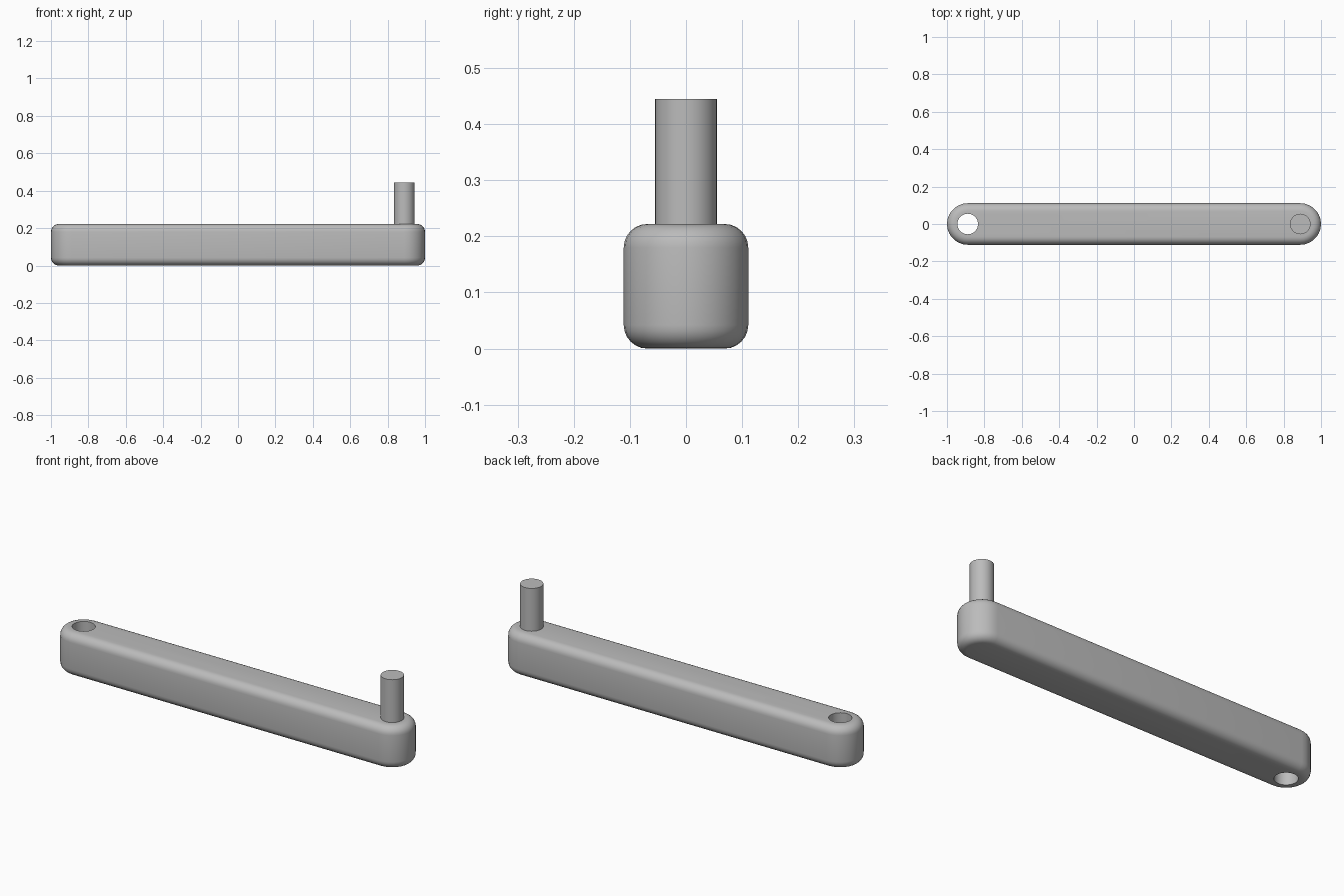
import bpy, bmesh
from math import sin, cos, pi, radians

if "Cube" in bpy.data.objects:
    bpy.data.objects.remove(bpy.data.objects["Cube"])

R = 0.111          # half width of the arm
H = 0.222          # arm thickness
FILLET = 0.042     # edge rounding
END = 1.0 - R      # centre of each rounded end
BORE = 0.055       # pin and hole radius
PIN_TOP = 0.445

grey = bpy.data.materials.new("grey metal")
grey.use_nodes = True
grey.diffuse_color = (0.5, 0.5, 0.5, 1)
grey.node_tree.nodes["Principled BSDF"].inputs["Base Color"].default_value = (0.5, 0.5, 0.5, 1)


def ring(bm, points, z):
    return [bm.verts.new((x, y, z)) for x, y in points]


def circle(cx, r, n=32):
    return [(cx + r * cos(2 * pi * i / n), r * sin(2 * pi * i / n)) for i in range(n)]


def stadium(r, n=14):
    pts = []
    for cx, start in ((END, -pi / 2), (-END, pi / 2)):
        for i in range(n + 1):
            a = start + pi * i / n
            pts.append((cx + r * cos(a), r * sin(a)))
    return pts


def bridge(bm, low, high):
    n = len(low)
    for i in range(n):
        j = (i + 1) % n
        bm.faces.new((low[i], low[j], high[j], high[i]))


def loop_edges(bm, verts):
    return [bm.edges.get((v, verts[i - 1])) for i, v in enumerate(verts)]


def finish(bm, name):
    bmesh.ops.recalc_face_normals(bm, faces=bm.faces)
    mesh = bpy.data.meshes.new(name)
    bm.to_mesh(mesh)
    bm.free()
    mesh.materials.append(grey)
    obj = bpy.data.objects.new(name, mesh)
    bpy.context.collection.objects.link(obj)
    bpy.ops.object.select_all(action='DESELECT')
    obj.select_set(True)
    bpy.context.view_layer.objects.active = obj
    bpy.ops.object.shade_smooth_by_angle(angle=radians(35))


# Arm: stacked rounded outlines with filleted edges, bored through at one end
bm = bmesh.new()
STEPS = 6
arc = [(FILLET * (1 - sin(a)), FILLET * (1 - cos(a)))
       for a in (pi / 2 * i / STEPS for i in range(STEPS + 1))]
profile = arc + [(inset, H - z) for inset, z in reversed(arc)]
rings = [ring(bm, stadium(R - inset), z) for inset, z in profile]
for low, high in zip(rings, rings[1:]):
    bridge(bm, low, high)
hole = [ring(bm, circle(-END, BORE), z) for z in (0, H)]
bridge(bm, *hole)
for outer, inner in ((rings[0], hole[0]), (rings[-1], hole[1])):
    bmesh.ops.triangle_fill(bm, use_beauty=True,
                            edges=loop_edges(bm, outer) + loop_edges(bm, inner))
finish(bm, "crank_arm")

# Pin: plain upright cylinder at the other end
bm = bmesh.new()
low, high = (ring(bm, circle(END, BORE), z) for z in (H - 0.02, PIN_TOP))
bridge(bm, low, high)
bm.faces.new(low)
bm.faces.new(high)
finish(bm, "handle_pin")
